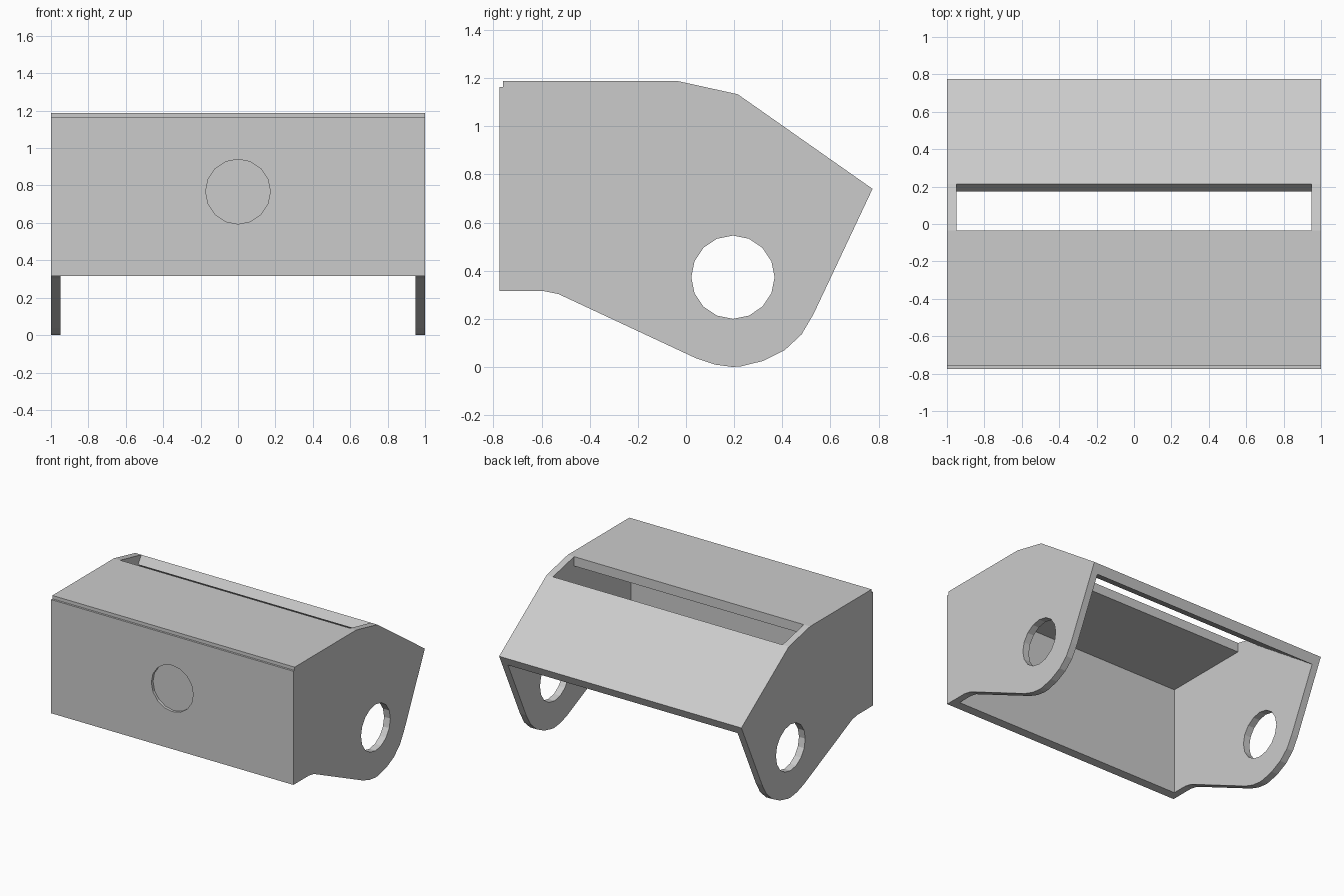
import bpy
import bmesh
from math import sin, cos, tau

if "Cube" in bpy.data.objects:
    bpy.data.objects.remove(bpy.data.objects["Cube"], do_unlink=True)

grey = bpy.data.materials.new("plain grey")
grey.use_nodes = True
grey.diffuse_color = (0.6, 0.6, 0.6, 1)
grey.node_tree.nodes["Principled BSDF"].inputs["Base Color"].default_value = (0.6, 0.6, 0.6, 1)


def prism(name, points, offset):
    """Extrude a closed 3D outline along an offset vector."""
    bm = bmesh.new()
    face = bm.faces.new([bm.verts.new(p) for p in points])
    grown = bmesh.ops.extrude_face_region(bm, geom=[face])["geom"]
    moved = [v for v in grown if isinstance(v, bmesh.types.BMVert)]
    bmesh.ops.translate(bm, verts=moved, vec=offset)
    bmesh.ops.recalc_face_normals(bm, faces=bm.faces)
    mesh = bpy.data.meshes.new(name)
    bm.to_mesh(mesh)
    bm.free()
    mesh.materials.append(grey)
    ob = bpy.data.objects.new(name, mesh)
    bpy.context.collection.objects.link(ob)
    return ob


def side_prism(name, profile, half):
    """Extrude a (y, z) profile across the width."""
    return prism(name, [(-half, y, z) for y, z in profile], (2 * half, 0, 0))


def circle(a, b, radius, sides=16):
    return [(a + radius * cos(tau * i / sides), b + radius * sin(tau * i / sides))
            for i in range(sides)]


# Outer shell: stepped front lip, flat top, sloped back, rounded side lobes
outline = [(-0.775, 0.315), (-0.775, 1.163), (-0.76, 1.163), (-0.76, 1.188),
           (-0.035, 1.188), (0.215, 1.133), (0.775, 0.74), (0.53, 0.22),
           (0.48, 0.135), (0.41, 0.07), (0.32, 0.025), (0.23, 0.003), (0.195, 0),
           (0.12, 0.01), (0.04, 0.037), (-0.53, 0.303), (-0.59, 0.315)]
shell = side_prism("bracket_shell", outline, 1.0)

# Open interior, joined to the slot between the top and the sloped back
hollow = [(-0.705, -0.2), (-0.705, 1.118), (-0.035, 1.118), (-0.035, 1.3),
          (0.33, 1.3), (0.215, 1.133), (0.175, 1.075), (0.95, 0.533), (0.95, -0.2)]
cutters = [side_prism("hollow_cutter", hollow, 0.948)]

# Round holes through both side walls
cutters.append(side_prism("side_hole_cutter", circle(0.195, 0.373, 0.173), 1.2))

# Shallow round recess in the front wall
disc = [(x, -0.9, z) for x, z in circle(0, 0.767, 0.173)]
cutters.append(prism("front_recess_cutter", disc, (0, 0.145, 0)))

for cutter in cutters:
    cutter.hide_render = True
    mod = shell.modifiers.new(cutter.name, "BOOLEAN")
    mod.operation = "DIFFERENCE"
    mod.solver = "EXACT"
    mod.object = cutter

# Bake the cuts and discard the cutters
bpy.context.view_layer.update()
depsgraph = bpy.context.evaluated_depsgraph_get()
cut_mesh = bpy.data.meshes.new_from_object(shell.evaluated_get(depsgraph))
shell.modifiers.clear()
shell.data = cut_mesh
cut_mesh.name = "bracket_shell"
for cutter in cutters:
    bpy.data.objects.remove(cutter, do_unlink=True)
